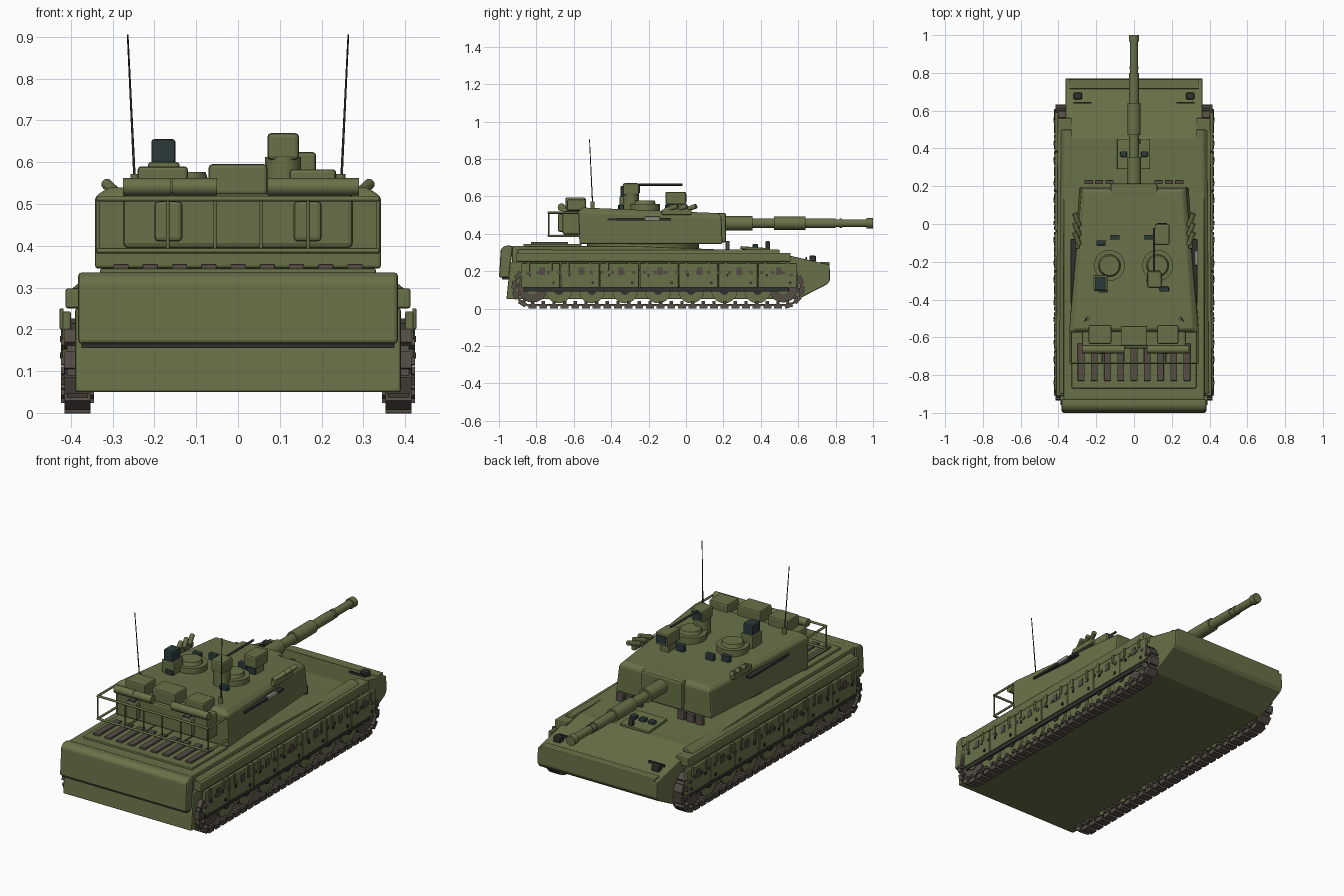
import bpy, bmesh, math
from mathutils import Vector, Matrix

if "Cube" in bpy.data.objects:
    bpy.data.objects.remove(bpy.data.objects["Cube"], do_unlink=True)


def material(name, r, g, b):
    m = bpy.data.materials.new(name)
    m.use_nodes = True
    m.diffuse_color = (r, g, b, 1)
    node = next(n for n in m.node_tree.nodes if n.type == 'BSDF_PRINCIPLED')
    node.inputs["Base Color"].default_value = (r, g, b, 1)
    node.inputs["Roughness"].default_value = 0.8
    return m


OLIVE = material("olive", .14, .165, .065)
DARK = material("dark_rubber", .03, .032, .028)
GLASS = material("dark_glass", .025, .042, .042)
STEEL = material("brown_steel", .09, .075, .06)
PALE = material("pale_panel", .3, .3, .26)


def finish(name, bm, mat, bevel=0):
    bmesh.ops.recalc_face_normals(bm, faces=bm.faces)
    me = bpy.data.meshes.new(name)
    bm.to_mesh(me)
    bm.free()
    me.materials.append(mat)
    ob = bpy.data.objects.new(name, me)
    bpy.context.collection.objects.link(ob)
    if bevel:
        mod = ob.modifiers.new("bevel", 'BEVEL')
        mod.width = bevel
        mod.segments = 2
        mod.limit_method = 'ANGLE'
    return ob


def box(name, x, y, z, mat=OLIVE, bevel=.006, tilt=0):
    """Box from (min, max) ranges, tilted about x."""
    bm = bmesh.new()
    size = [r[1] - r[0] for r in (x, y, z)]
    mid = [(r[0] + r[1]) / 2 for r in (x, y, z)]
    mat4 = Matrix.Rotation(tilt, 4, 'X') @ Matrix.Diagonal((*size, 1))
    bmesh.ops.create_cube(bm, size=1, matrix=mat4)
    ob = finish(name, bm, mat, min(bevel, min(size) * .3))
    ob.location = mid
    return ob


def pair(name, x, y, z, mat=OLIVE, bevel=.006, tilt=0):
    """The same box on both sides."""
    box(name + "_left", x, y, z, mat, bevel, tilt)
    box(name + "_right", (-x[1], -x[0]), y, z, mat, bevel, tilt)


def rod(name, a, b, r, mat=OLIVE, r2=None, sides=20):
    """Round bar between two points."""
    a, b = Vector(a), Vector(b)
    bm = bmesh.new()
    bmesh.ops.create_cone(bm, cap_ends=True, segments=sides, radius1=r,
                          radius2=r if r2 is None else r2, depth=(b - a).length)
    for f in bm.faces:
        f.smooth = len(f.verts) == 4
    for e in bm.edges:
        e.smooth = all(f.smooth for f in e.link_faces)
    ob = finish(name, bm, mat)
    ob.rotation_euler = (b - a).to_track_quat('Z', 'Y').to_euler()
    ob.location = (a + b) / 2
    return ob


def loft(name, loops, mat=OLIVE, bevel=.006):
    """Skin a stack of equal-length point loops and cap the ends."""
    bm = bmesh.new()
    rings = [[bm.verts.new(p) for p in loop] for loop in loops]
    n = len(rings[0])
    for lo, hi in zip(rings, rings[1:]):
        for i in range(n):
            j = (i + 1) % n
            bm.faces.new((lo[i], lo[j], hi[j], hi[i]))
    bm.faces.new(rings[0])
    bm.faces.new(rings[-1])
    return finish(name, bm, mat, bevel)


def side_profile(name, pts, w, mat=OLIVE, bevel=.006):
    return loft(name, [[(x, y, z) for y, z in pts] for x in (-w, w)], mat, bevel)


# Hull
side_profile("lower_hull", [(-.96, .05), (.5, .05), (.5, .25), (-.94, .25)], .39)
side_profile("upper_hull", [(-.93, .24), (.45, .24), (.45, .305), (-.25, .333), (-.93, .335)], .372)
side_profile("bow", [(.4, .05), (.6, .05), (.755, .13), (.77, .15), (.768, .235),
                     (.72, .245), (.45, .307), (.4, .307)], .363)
box("bow_lip", (-.345, .345), (.715, .768), (.21, .25))
side_profile("rear_plate", [(-1, .165), (-.945, .165), (-.925, .335), (-.965, .337), (-.99, .32)], .383, OLIVE, .01)
box("rear_plate_seal", (-.375, .375), (-.985, -.95), (.155, .17), DARK, 0)
for s in (-1, 1):
    loft("fender", [[(s * x, y, z) for x, y in ((.33, -.91), (.413, -.91), (.405, .56), (.33, .56))]
                    for z in (.25, .298)])
    loft("fender_slope", [[(s * x, y, z) for x, y in ((.33, -.9), (w, -.9), (w - .01, .5), (.33, .5))]
                          for z, w in ((.295, .4), (.315, .376))])
box("engine_deck", (-.33, .33), (-.87, -.56), (.33, .346))
for i in range(9):
    x = -.28 + .07 * i
    box("engine_grille_slat", (x - .018, x + .018), (-.83, -.63), (.344, .356), STEEL, .002)

# Bow fittings
pair("headlight", (.275, .32), (.66, .695), (.25, .283), DARK)
pair("headlight_guard", (.225, .32), (.638, .646), (.262, .275), DARK, 0)
box("driver_hatch", (-.09, .085), (.29, .45), (.312, .328), tilt=-.07)
for x in (-.055, 0, .055):
    box("driver_periscope", (x - .018, x + .018), (.355, .385), (.32, .345), GLASS)
box("bow_marker_light", (.01, .035), (.425, .45), (.32, .36), DARK)
for x in (.13, .185, .24):
    pair("spare_link", (x - .022, x + .022), (.212, .232), (.315, .362), STEEL, .003)

# Running gear: a stadium loop of links on each side
R, Z, Y0, Y1, COUNT = .1, .112, -.82, .52, 58


def track_point(d):
    run, arc = Y1 - Y0, math.pi * R
    if d < run:
        return Y0 + d, Z - R, 0
    d -= run
    if d < arc:
        a = d / R
        return Y1 + R * math.sin(a), Z - R * math.cos(a), a
    d -= arc
    if d < run:
        return Y1 - d, Z + R, math.pi
    a = (d - run) / R + math.pi
    return Y0 + R * math.sin(a), Z - R * math.cos(a), a


total = 2 * (Y1 - Y0) + 2 * math.pi * R
for s, side in ((1, "left"), (-1, "right")):
    bm = bmesh.new()
    for i in range(COUNT):
        y, z, a = track_point(total * i / COUNT)
        place = Matrix.Translation((s * .384, y, z)) @ Matrix.Rotation(a, 4, 'X')
        for off, size in (((0, 0, 0), (.062, .042, .024)), ((0, 0, .02), (.08, .018, .016)),
                          ((0, .027, .006), (.05, .02, .01))):
            bmesh.ops.create_cube(bm, size=1, matrix=place @ Matrix.Translation(off)
                                  @ Matrix.Diagonal((*size, 1)))
    finish("track_" + side, bm, STEEL)
    for i in range(7):
        y = -.68 + .177 * i
        rod("road_wheel_" + side, (s * .355, y, .098), (s * .405, y, .098), .07, OLIVE)
        rod("wheel_hub_" + side, (s * .4, y, .098), (s * .41, y, .098), .025, DARK)
    for y, n in ((Y0, "idler_"), (Y1, "sprocket_")):
        rod(n + side, (s * .355, y, Z), (s * .405, y, Z), .08, STEEL)
        rod(n + "hub_" + side, (s * .4, y, Z), (s * .412, y, Z), .035, OLIVE)

# Side skirts
for i in range(7):
    y = -.88 + .211 * i
    pair("skirt_panel", (.4, .42), (y, y + .206), (.112, .243), OLIVE, .004)
    pair("skirt_hinge", (.417, .427), (y + .03, y + .045), (.2, .25))
    pair("skirt_hinge", (.417, .427), (y + .15, y + .165), (.2, .25))
    pair("skirt_bracket", (.417, .424), (y + .095, y + .125), (.18, .22), STEEL, 0)
    for dy, z in ((.04, .17), (.165, .13)):
        pair("skirt_bolt", (.417, .426), (y + dy, y + dy + .012), (z, z + .014), DARK, 0)
pair("skirt_rubber", (.403, .416), (-.87, .55), (.09, .113), DARK, .003)

# Turret
rod("turret_ring", (0, -.23, .31), (0, -.23, .355), .3, OLIVE, sides=40)


def plan(rear, front, yr, yf, zr, zf):
    return [(-rear, yr, zr), (rear, yr, zr), (front, yf, zf), (-front, yf, zf)]


loft("turret_body", [plan(.343, .29, -.57, .195, .345, .345),
                     plan(.343, .275, -.575, .19, .518, .488),
                     plan(.31, .255, -.555, .175, .54, .51)], OLIVE, .008)
box("mantlet", (-.125, .125), (.15, .215), (.352, .512), OLIVE, .012)
pair("turret_side_rail", (.305, .335), (-.42, -.08), (.47, .484), DARK, .003)
box("side_marker", (.32, .34), (-.22, -.14), (.47, .492), PALE)

# Gun, as a chain of sleeves
for name, a, b, r in (("gun_sleeve", .2, .355, .038), ("gun_barrel_rear", .35, .48, .026),
                      ("fume_extractor", .47, .64, .035), ("gun_barrel_mid", .63, .8, .026),
                      ("gun_barrel_front", .79, .97, .021), ("barrel_band", .82, .835, .025),
                      ("muzzle", .965, 1, .027)):
    rod(name, (0, a, .456), (0, b, .456), r, sides=24)

# Roof: hatches, periscopes and sights
for x in (-.13, .125):
    rod("cupola_base", (x, -.22, .52), (x, -.22, .558), .082, sides=32)
    rod("cupola_hatch", (x, -.22, .555), (x, -.22, .577), .06, r2=.052, sides=32)
for x, y in ((-.175, -.1), (-.1, -.07), (.08, -.07), (.15, -.09), (-.165, -.35), (.16, -.345)):
    box("roof_periscope", (x - .024, x + .024), (y - .013, y + .013), (.52, .555), GLASS, .004)
box("panoramic_sight_base", (-.215, -.14), (-.355, -.27), (.53, .6))
box("panoramic_sight", (-.207, -.15), (-.35, -.28), (.595, .655), GLASS)
rod("commander_sight_base", (.108, -.295, .53), (.108, -.295, .612), .043)
box("commander_sight", (.07, .146), (-.338, -.25), (.605, .67), OLIVE, .01)
box("commander_sight_window", (.082, .134), (-.254, -.247), (.617, .657), GLASS, 0)
box("gunner_sight_base", (.12, .175), (-.09, -.02), (.51, .57))
box("gunner_sight", (.11, .187), (-.11, 0), (.557, .624), OLIVE, .008)
box("gunner_sight_window", (.122, .175), (-.004, .004), (.57, .612), GLASS, 0)
rod("machine_gun_barrel", (.106, -.25, .662), (.106, -.02, .662), .006, DARK, sides=10)

# Smoke launchers, antennas
for s in (-1, 1):
    for i in range(3):
        y = -.11 + .05 * i
        rod("smoke_launcher", (s * .29, y, .525), (s * .315, y + .065, .548), .013, sides=12)
    box("smoke_launcher_rack", (s * .3 - .012, s * .3 + .012), (-.13, .03), (.5, .53))
    rod("antenna_base", (s * .246, -.5, .53), (s * .246, -.5, .572), .011, sides=12)
    rod("antenna", (s * .248, -.5, .57), (s * .264, -.516, .905), .003, DARK, .002, 8)

# Rear stowage bin, basket and bedrolls
box("stowage_bin", (-.275, .275), (-.66, -.565), (.394, .525), OLIVE, .012)
pair("stowage_pouch", (.133, .2), (-.685, -.65), (.41, .507), OLIVE, .01)
pair("pouch_buckle", (.15, .182), (-.688, -.66), (.505, .515), STEEL, 0)
for z in (.388, .512):
    rod("basket_rail", (-.338, -.735, z), (.338, -.735, z), .006, sides=10)
    for x in (-.335, .335):
        rod("basket_side_rail", (x, -.735, z), (x, -.57, z), .006, sides=10)
for x in (-.335, -.168, -.055, .055, .168, .335):
    rod("basket_post", (x, -.735, .385), (x, -.735, .515), .004, sides=10)
    rod("basket_floor_bar", (x, -.735, .388), (x, -.57, .388), .004, sides=10)
for x0, x1 in ((-.275, -.16), (-.158, -.05), (.07, .29)):
    rod("bedroll", (x0, -.665, .541), (x1, -.665, .541), .021)
box("stowage_box_mid", (-.07, .07), (-.645, -.54), (.522, .595), OLIVE, .008)
box("stowage_box_right", (-.24, -.12), (-.635, -.535), (.525, .59), OLIVE, .008)
box("stowage_box_left", (.123, .235), (-.635, -.535), (.525, .583), OLIVE, .008)
